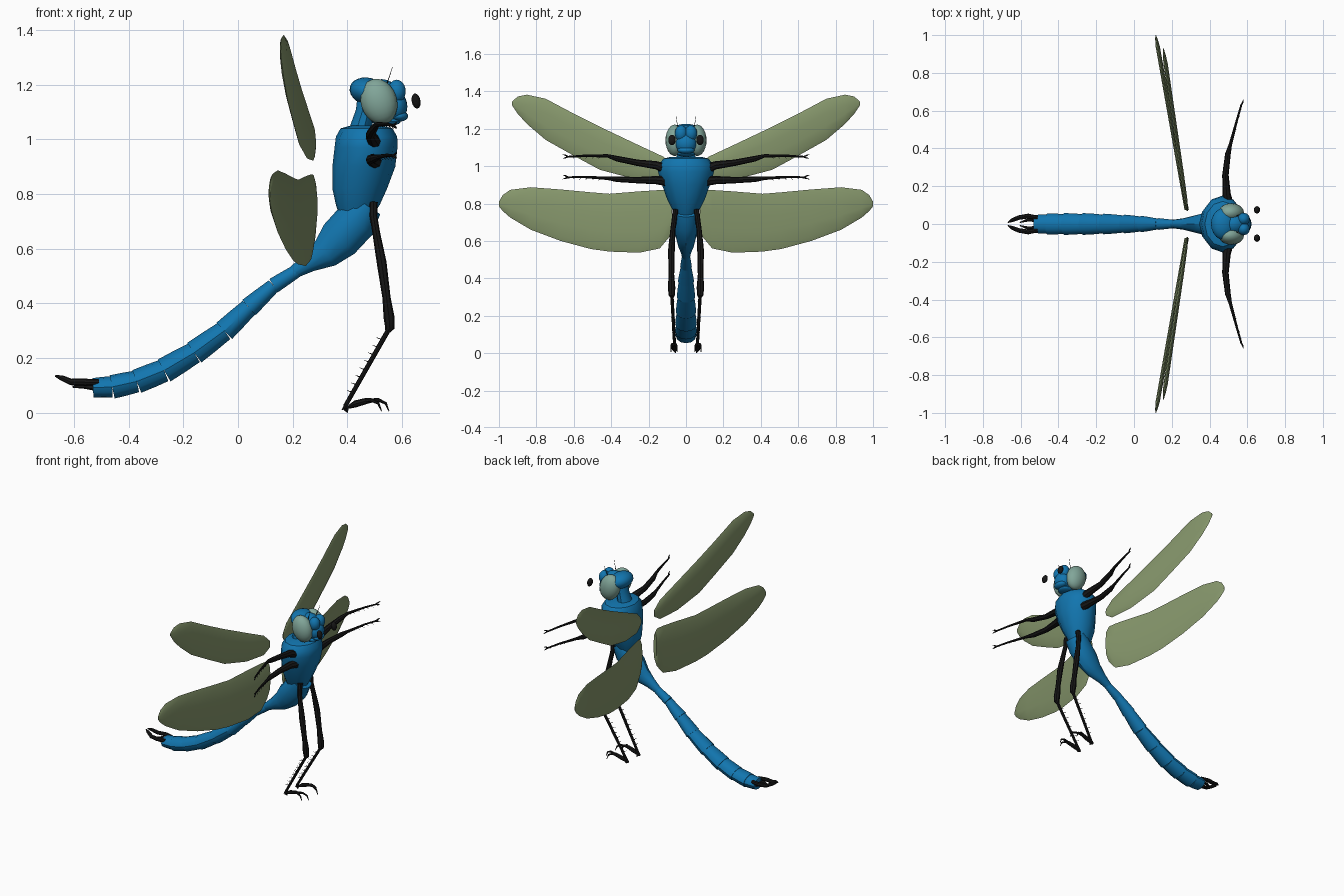
import bpy, bmesh, math
from mathutils import Vector, Matrix

if "Cube" in bpy.data.objects:
    bpy.data.objects.remove(bpy.data.objects["Cube"])


def material(name, rgb):
    m = bpy.data.materials.new(name)
    m.diffuse_color = (*rgb, 1)
    m.use_nodes = True
    m.node_tree.nodes["Principled BSDF"].inputs["Base Color"].default_value = m.diffuse_color
    return m


BLUE = material("blue_shell", (0.006, 0.18, 0.43))
BLACK = material("black_limb", (0.008, 0.008, 0.008))
EYE = material("eye_green", (0.22, 0.38, 0.32))
WING = material("wing_olive", (0.24, 0.31, 0.15))


def finish(name, bm, mat, angle=35):
    bmesh.ops.recalc_face_normals(bm, faces=bm.faces)
    me = bpy.data.meshes.new(name)
    bm.to_mesh(me)
    bm.free()
    me.materials.append(mat)
    ob = bpy.data.objects.new(name, me)
    bpy.context.collection.objects.link(ob)
    bpy.ops.object.select_all(action='DESELECT')
    ob.select_set(True)
    bpy.context.view_layer.objects.active = ob
    bpy.ops.object.shade_smooth_by_angle(angle=math.radians(angle))
    return ob


def bridge(bm, rings):
    n = len(rings[0])
    for a, b in zip(rings, rings[1:]):
        for i in range(n):
            bm.faces.new((a[i], a[(i + 1) % n], b[(i + 1) % n], b[i]))
    bm.faces.new(rings[0])
    bm.faces.new(rings[-1])


def add_tube(bm, pts, sides=8, flip=1):
    """Loft along points (x, y, z, radius[, side radius])."""
    P = [Vector((p[0], p[1] * flip, p[2])) for p in pts]
    span = P[-1] - P[0]
    ref = Vector((1, 0, 0)) if abs(span.y) > 0.7 * span.length else Vector((0, 1, 0))
    rings = []
    for i, p in enumerate(pts):
        t = (P[min(i + 1, len(P) - 1)] - P[max(i - 1, 0)]).normalized()
        up = t.cross(ref).normalized()
        side = up.cross(t)
        r, rs = p[3], p[4] if len(p) > 4 else p[3]
        rings.append([bm.verts.new(P[i] + up * r * math.cos(a) + side * rs * math.sin(a))
                      for a in (2 * math.pi * k / sides for k in range(sides))])
    bridge(bm, rings)


def tube(name, pts, mat, sides=8, flip=1):
    bm = bmesh.new()
    add_tube(bm, pts, sides, flip)
    return finish(name, bm, mat)


def ball(name, loc, rad, mat, tilt=0, seg=20):
    bm = bmesh.new()
    bmesh.ops.create_uvsphere(bm, u_segments=seg, v_segments=seg // 2 + 2, radius=1,
                              matrix=Matrix.Translation(loc) @ Matrix.Rotation(tilt, 4, 'Y')
                              @ Matrix.Diagonal((*rad, 1)))
    return finish(name, bm, mat)


def wing(name, stations, slope, flip):
    """Thin lens-section blade from stations (y, low z, high z)."""
    bm = bmesh.new()
    rings, n = [], 5
    for y, lo, hi in stations:
        x, th = 0.292 - slope * y, min(0.012, (hi - lo) * 0.08)
        ring = []
        for k in range(2 * n):
            a = math.pi * k / n
            ring.append(bm.verts.new((x + th * math.sin(a), y * flip,
                                      (lo + hi) / 2 + (hi - lo) / 2 * math.cos(a))))
        rings.append(ring)
    bridge(bm, rings)
    return finish(name, bm, WING, 50)


# thorax: stacked rings (z, x centre, x radius, y radius)
bm = bmesh.new()
rings = []
for z, x, rx, ry in [(0.71, .43, .055, .045), (.76, .438, .08, .07), (.82, .445, .10, .10),
                     (.90, .46, .115, .128), (.97, .468, .115, .15), (1.01, .47, .112, .145),
                     (1.04, .47, .095, .12), (1.05, .47, .06, .08)]:
    rings.append([bm.verts.new((x + rx * math.cos(a), ry * math.sin(a), z))
                  for a in (2 * math.pi * k / 12 for k in range(12))])
bridge(bm, rings)
finish("thorax", bm, BLUE)

# abdomen: waist bulge, then flared overlapping tail segments
tube("abdomen_base", [(.47, 0, .76, .06, .07), (.43, 0, .70, .078, .07), (.37, 0, .635, .077, .058),
                      (.32, 0, .585, .058, .045), (.26, 0, .55, .036, .03), (.19, 0, .505, .02, .02)], BLUE, 12)
joints = [(.24, .535, .024, .02), (.13, .465, .028, .03), (.04, .385, .036, .042), (-.05, .30, .04, .048),
          (-.16, .22, .043, .053), (-.27, .155, .045, .056), (-.37, .115, .043, .056),
          (-.46, .095, .042, .054), (-.53, .092, .034, .046)]
for i, (a, b) in enumerate(zip(joints, joints[1:])):
    tube(f"tail_segment_{i + 1}", [(a[0], 0, a[1], a[2] * .93, a[3] * .93),
                                   ((a[0] + b[0]) / 2, 0, (a[1] + b[1]) / 2, (a[2] + b[2]) / 2, (a[3] + b[3]) / 2),
                                   (b[0], 0, b[1], b[2] * 1.03, b[3] * 1.03)], BLUE, 12)

# neck and head
tube("neck", [(.445, 0, 1.03, .04, .055), (.465, 0, 1.10, .035, .045), (.48, 0, 1.18, .04, .05)], BLUE, 10)
ball("head_back", (.475, 0, 1.175), (.068, .085, .05), BLUE, .25)
ball("head_core", (.525, 0, 1.135), (.075, .065, .085), BLUE)
ball("face", (.577, 0, 1.12), (.042, .055, .055), BLUE)
ball("lip", (.59, 0, 1.085), (.032, .045, .02), BLUE)
ball("jaw", (.545, 0, 1.065), (.05, .048, .016), BLUE)

upper_wing = [(.07, .955, 1.0), (.12, .922, 1.05), (.27, .93, 1.12), (.46, .98, 1.21), (.59, 1.05, 1.275),
              (.75, 1.14, 1.36), (.85, 1.225, 1.382), (.90, 1.28, 1.372), (.93, 1.325, 1.345)]
lower_wing = [(.075, .66, .85), (.09, .62, .87), (.14, .56, .872), (.25, .537, .865), (.41, .543, .852),
              (.51, .557, .86), (.67, .60, .875), (.83, .66, .887), (.94, .725, .873),
              (.98, .76, .845), (1.0, .785, .81)]

for side, s in (("left", 1), ("right", -1)):
    # head details
    ball(f"{side}_eye", (.515, s * .06, 1.138), (.066, .05, .085), EYE, -.3)
    ball(f"{side}_brow", (.58, s * .026, 1.175), (.034, .034, .043), BLUE, seg=14)
    ball(f"{side}_pupil", (.651, s * .075, 1.14), (.016, .02, .028), BLACK, -.2, 12)
    tube(f"{side}_antenna", [(.54, .04, 1.19, .003), (.552, .047, 1.225, .0015), (.565, .053, 1.265, .0008)],
         BLACK, 5, s)
    # wings
    wing(f"{side}_upper_wing", upper_wing, .147, s)
    wing(f"{side}_lower_wing", lower_wing, .177, s)
    # arms, with a forked claw and fine spines
    for part, zs in (("upper_arm", (.985, 1.005, 1.018, 1.04, 1.055, 1.055, 1.05)),
                     ("lower_arm", (.92, .925, .925, .93, .935, .942, .94))):
        bm = bmesh.new()
        xy = [(.50, .11, .026), (.49, .16, .022), (.484, .26, .017), (.497, .37, .015),
              (.51, .42, .009), (.545, .55, .006), (.568, .63, .005)]
        pts = [(x, y, z, r) for (x, y, r), z in zip(xy, zs)]
        add_tube(bm, pts, 8, s)
        x, y, z, _ = pts[-1]
        for d in (-.006, .008):
            add_tube(bm, [(x, y, z, .005), (x + .008, y + .015, z + d, .004), (x + .012, y + .03, z + d * 1.6, .001)], 5, s)
        for k in range(6):
            f = k / 6
            p = Vector(pts[4][:3]).lerp(Vector(pts[6][:3]), f)
            add_tube(bm, [(*p, .002), (p.x + .012, p.y + .012, p.z - .012, .0006)], 4, s)
        finish(f"{side}_{part}", bm, BLACK)
    # standing leg: thigh, thin spined shin and clawed foot
    tube(f"{side}_thigh", [(.495, .055, .77, .016), (.495, .062, .72, .014), (.505, .07, .66, .014),
                           (.525, .078, .55, .018), (.543, .078, .42, .015), (.552, .077, .35, .02),
                           (.555, .076, .31, .017), (.545, .075, .295, .008)], BLACK, 8, s)
    bm = bmesh.new()
    knee, ankle = Vector((.548, .075, .30)), Vector((.392, .06, .025))
    add_tube(bm, [(*knee, .009), (*ankle, .008)], 8, s)
    for k in range(8):
        p = knee.lerp(ankle, .12 + k * .1)
        for d in (-.01, .01):
            add_tube(bm, [(*p, .0025), (p.x - .022, p.y + d, p.z + .008, .0007)], 4, s)
    finish(f"{side}_shin", bm, BLACK)
    bm = bmesh.new()
    add_tube(bm, [(.412, .06, .06, .007), (.39, .06, .018, .014), (.43, .062, .033, .013),
                  (.47, .065, .044, .011), (.50, .068, .046, .006)], 8, s)
    for dx, dy in ((.552, -.018), (.525, .012)):
        add_tube(bm, [(.46, .065, .042, .008), (dx - .04, .067 + dy * .6, .048, .007),
                      (dx - .012, .067 + dy, .035, .005), (dx, .067 + dy * 1.1, .006, .0015)], 6, s)
    add_tube(bm, [(.395, .06, .014, .01), (.40, .055, .001, .002)], 5, s)
    finish(f"{side}_foot", bm, BLACK)
    # tail claspers
    tube(f"{side}_upper_clasper", [(-.51, .032, .112, .012), (-.56, .042, .112, .013), (-.61, .034, .113, .012),
                                   (-.645, .02, .128, .01), (-.668, .008, .135, .003)], BLACK, 8, s)
    tube(f"{side}_lower_clasper", [(-.51, .02, .09, .012), (-.56, .022, .098, .01), (-.605, .008, .095, .003)],
         BLACK, 6, s)
